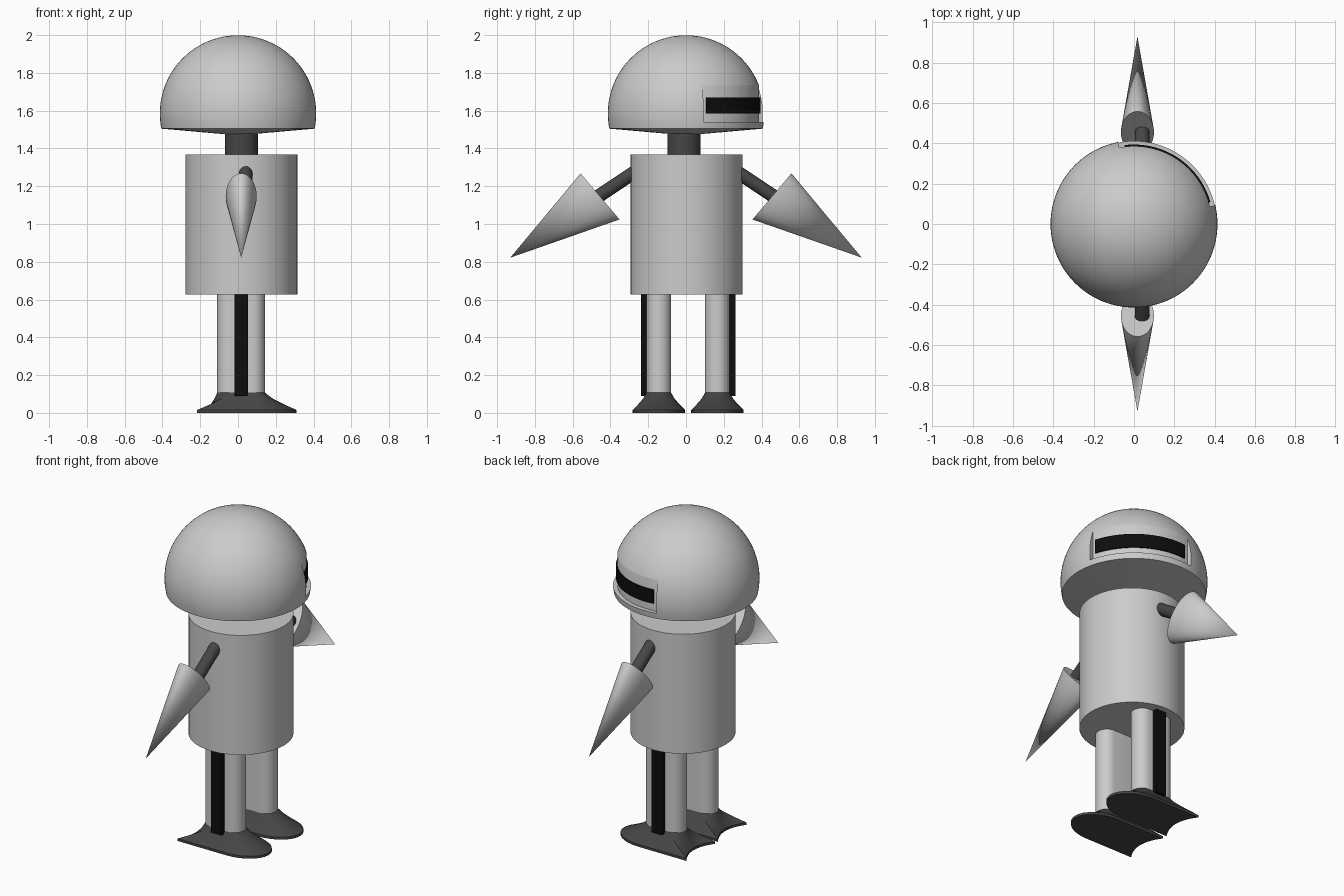
import bpy, bmesh
from math import sin, cos, pi, radians, sqrt
from mathutils import Vector

if "Cube" in bpy.data.objects:
    bpy.data.objects.remove(bpy.data.objects["Cube"])


def material(name, v):
    m = bpy.data.materials.new(name)
    m.diffuse_color = (v, v, v, 1)
    m.use_nodes = True
    m.node_tree.nodes["Principled BSDF"].inputs["Base Color"].default_value = m.diffuse_color
    return m


DARK = material("dark_grey", 0.06)
BLACK = material("black", 0.004)


def smooth(ob, angle=35):
    bpy.ops.object.select_all(action='DESELECT')
    ob.select_set(True)
    bpy.context.view_layer.objects.active = ob
    bpy.ops.object.shade_smooth_by_angle(angle=radians(angle))


def loft(name, rings, mat=None, shade=True):
    """Skin a list of equal-length rings (a one-point ring is a tip) and cap the ends."""
    bm = bmesh.new()
    rows = [[bm.verts.new(p) for p in r] for r in rings]
    for a, b in zip(rows, rows[1:]):
        n = max(len(a), len(b))
        for i in range(n):
            j = (i + 1) % n
            if len(b) == 1:
                bm.faces.new((a[i], a[j], b[0]))
            elif len(a) == 1:
                bm.faces.new((a[0], b[j], b[i]))
            else:
                bm.faces.new((a[i], a[j], b[j], b[i]))
    for r in (rows[0], rows[-1]):
        if len(r) > 2:
            bm.faces.new(r)
    bmesh.ops.recalc_face_normals(bm, faces=bm.faces)
    me = bpy.data.meshes.new(name)
    bm.to_mesh(me)
    bm.free()
    ob = bpy.data.objects.new(name, me)
    bpy.context.collection.objects.link(ob)
    if mat:
        me.materials.append(mat)
    if shade:
        smooth(ob)
    return ob


def ellipse(c, u, v, n=48):
    c, u, v = Vector(c), Vector(u), Vector(v)
    return [c + u * cos(2 * pi * i / n) + v * sin(2 * pi * i / n) for i in range(n)]


def disc(x, y, z, r, n=64):
    return ellipse((x, y, z), (r, 0, 0), (0, r, 0), n)


def sector(name, r0, r1, a0, a1, z0, z1, mat=None, shade=True):
    """Curved block around the z axis."""
    rings = []
    for i in range(33):
        a = radians(a0 + (a1 - a0) * i / 32)
        rings.append([(r * cos(a), r * sin(a), z)
                      for r, z in ((r0, z0), (r1, z0), (r1, z1), (r0, z1))])
    return loft(name, rings, mat, shade)


# head: dome with a shallow conical underside
R, CZ = 0.414, 1.585
rings = [[(0, 0, 1.473)], disc(0, 0, 1.477, 0.09, 96)]
a0 = -0.195
for i in range(28):
    a = a0 + (pi / 2 - a0) * i / 28
    rings.append(disc(0, 0, CZ + R * sin(a), R * cos(a), 96))
rings.append([(0, 0, CZ + R)])
head = loft("head", rings, shade=False)

# recess for the visor
cutter = sector("visor_cutter", 0.386, 0.5, 13, 101, 1.54, 1.76, shade=False)
cutter.hide_render = True
mod = head.modifiers.new("recess", 'BOOLEAN')
mod.operation = 'DIFFERENCE'
mod.object = cutter
mod.solver = 'EXACT'
bpy.context.view_layer.objects.active = head
bpy.ops.object.modifier_apply(modifier=mod.name)
bpy.data.objects.remove(cutter)
smooth(head, 30)

# visor band
sector("visor", 0.375, 0.394, 16, 97, 1.586, 1.671, BLACK)

# neck and body
loft("neck", [disc(0.018, -0.01, z, 0.087) for z in (1.35, 1.5)], DARK)
loft("body", [disc(0.018, 0.003, z, 0.296) for z in (0.626, 1.369)])


def leg_outline(yc, z):
    pts = []
    for cx, start in ((0.078, -90), (-0.045, 90)):
        for k in range(17):
            a = radians(start + 180 * k / 16)
            pts.append(Vector((cx + 0.065 * cos(a), yc + 0.065 * sin(a), z)))
    return pts


def sole_outline(yc, z):
    # rounded toe, notched heel
    pts = []
    for k in range(17):
        a = radians(-90 + 180 * k / 16)
        pts.append(Vector((0.116 + 0.195 * cos(a), yc + 0.139 * sin(a), z)))
    for k in range(17):
        t = 1 - k / 8
        pts.append(Vector((-0.217 + 0.05 * (1 - t * t), yc + 0.139 * t, z)))
    return pts


for side, s in (("right", -1), ("left", 1)):
    # leg with outer stripe
    yc = 0.011 + s * 0.155
    loft(side + "_leg", [leg_outline(yc, z) for z in (0.09, 0.64)])
    y0, y1 = 0.011 + s * 0.215, 0.011 + s * 0.25
    loft(side + "_leg_stripe",
         [[(-0.018, y0, z), (0.054, y0, z), (0.054, y1, z), (-0.018, y1, z)]
          for z in (0.09, 0.64)], BLACK, False)

    # flared foot
    rings = [sole_outline(yc, 0), sole_outline(yc, 0.015)]
    for z, f in ((0.045, 0.6), (0.075, 0.25), (0.107, 0.0)):
        rings.append([t.lerp(b, f) for t, b in
                      zip(leg_outline(yc, z), sole_outline(yc, z))])
    loft(side + "_foot", rings, DARK)

    # arm rod
    d = Vector((0, s * 0.83, -0.557)).normalized()
    u, v = Vector((0.036, 0, 0)), Vector((1, 0, 0)).cross(d) * 0.036
    loft(side + "_arm", [ellipse((0.04, s * y, z), u, v, 32)
                         for y, z in ((0.22, 1.31), (0.475, 1.139))], DARK)

    # flattened cone hand
    loft(side + "_hand", [ellipse((0.017, s * 0.455, 1.146), (0.082, 0, 0),
                                  (0, s * 0.103, 0.122)),
                          [(0.017, s * 0.93, 0.822)]])
